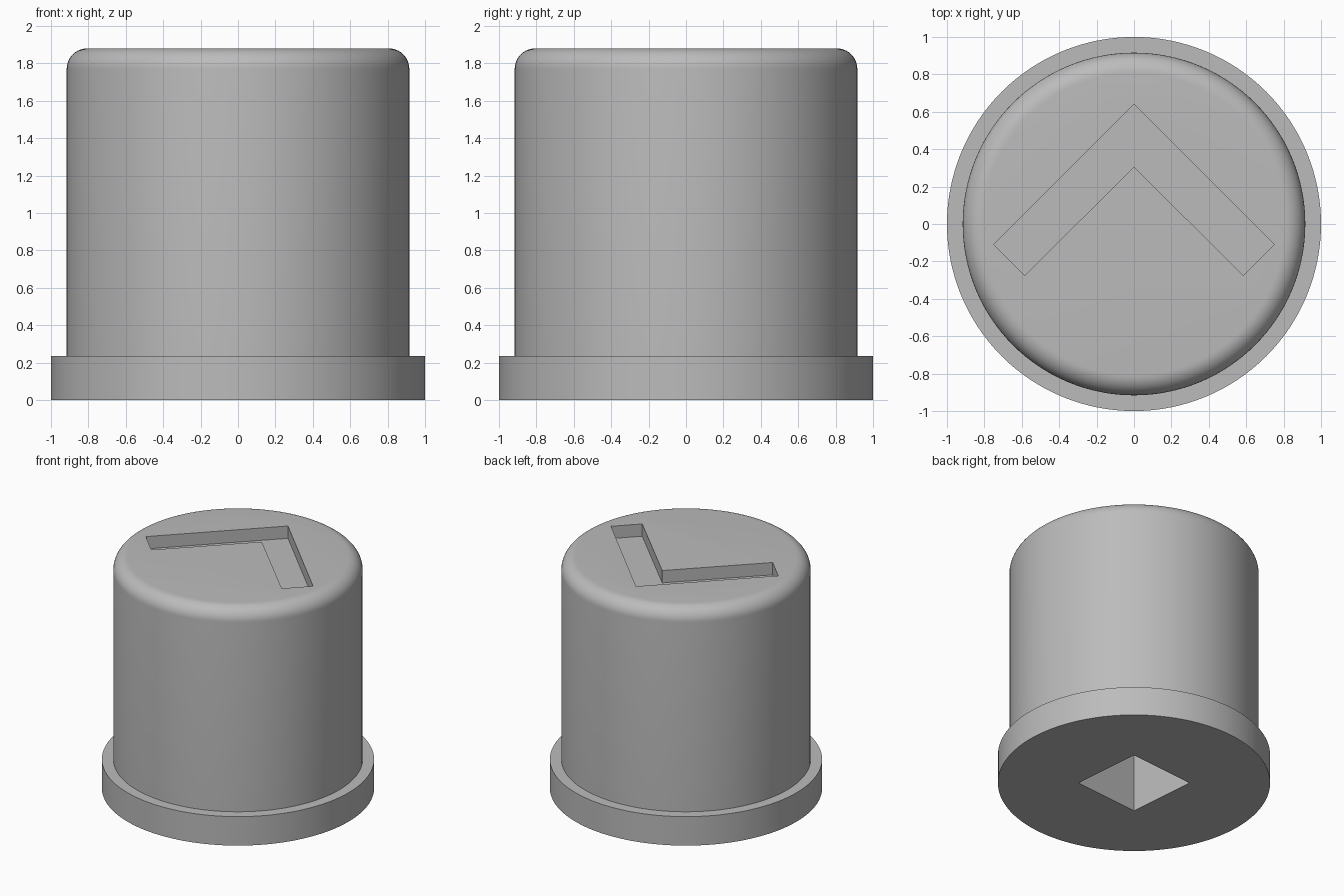
import bpy, bmesh, math
from mathutils import Matrix, Vector

default = bpy.data.objects.get("Cube")
if default:
    bpy.data.objects.remove(default, do_unlink=True)

SEGMENTS = 128
TOP = 1.88
BODY_R = 0.916
FILLET = 0.11

grey = bpy.data.materials.new("plain grey")
grey.use_nodes = True
colour = (0.5, 0.5, 0.5, 1)
grey.diffuse_color = colour
grey.node_tree.nodes["Principled BSDF"].inputs["Base Color"].default_value = colour


def make_object(name, bm):
    bmesh.ops.recalc_face_normals(bm, faces=bm.faces)
    mesh = bpy.data.meshes.new(name)
    bm.to_mesh(mesh)
    bm.free()
    mesh.materials.append(grey)
    obj = bpy.data.objects.new(name, mesh)
    bpy.context.collection.objects.link(obj)
    return obj


def lathe(name, profile):
    """Stack rings from (radius, height) pairs and cap both ends."""
    bm = bmesh.new()
    rings = []
    for r, z in profile:
        angles = [math.tau * i / SEGMENTS for i in range(SEGMENTS)]
        rings.append([bm.verts.new((r * math.cos(a), r * math.sin(a), z)) for a in angles])
    for low, high in zip(rings, rings[1:]):
        for i in range(SEGMENTS):
            j = (i + 1) % SEGMENTS
            bm.faces.new((low[i], low[j], high[j], high[i]))
    bm.faces.new(rings[0][::-1])
    bm.faces.new(rings[-1])
    return make_object(name, bm)


def prism(name, outline, bottom, top):
    """Extrude a flat outline between two heights."""
    bm = bmesh.new()
    face = bm.faces.new([bm.verts.new((x, y, bottom)) for x, y in outline])
    grown = bmesh.ops.extrude_face_region(bm, geom=[face])["geom"]
    verts = [g for g in grown if isinstance(g, bmesh.types.BMVert)]
    bmesh.ops.translate(bm, verts=verts, vec=(0, 0, top - bottom))
    obj = make_object(name, bm)
    obj.hide_render = True
    return obj


def cut(target, cutter):
    mod = target.modifiers.new("cut", "BOOLEAN")
    mod.operation = "DIFFERENCE"
    mod.solver = "EXACT"
    mod.object = cutter
    bpy.context.view_layer.objects.active = target
    bpy.ops.object.modifier_apply(modifier=mod.name)
    bpy.data.objects.remove(cutter, do_unlink=True)


# Flanged knob with a rounded top edge
profile = [(1, 0), (1, 0.235), (BODY_R, 0.235)]
for step in range(11):
    a = math.pi / 2 * step / 10
    profile.append((BODY_R - FILLET + FILLET * math.cos(a), TOP - FILLET + FILLET * math.sin(a)))
knob = lathe("knob", profile)

# Arrow recess in the top
right = [(0, 0.64), (0.75, -0.11), (0.585, -0.275), (0, 0.305)]
left = [(-x, y) for x, y in right[2:0:-1]]
cut(knob, prism("arrow_cutter", right + left, TOP - 0.1, TOP + 0.1))

# Square shaft socket in the underside, turned slightly
turn = Matrix.Rotation(math.radians(5), 2)
half = 0.288
corners = [turn @ Vector((sx * half, sy * half)) for sx, sy in ((1, 1), (-1, 1), (-1, -1), (1, -1))]
cut(knob, prism("socket_cutter", corners, -0.1, 1.0))

# Smooth sides, sharp rims
bpy.ops.object.select_all(action="DESELECT")
knob.select_set(True)
bpy.context.view_layer.objects.active = knob
bpy.ops.object.shade_smooth_by_angle(angle=math.radians(30))
